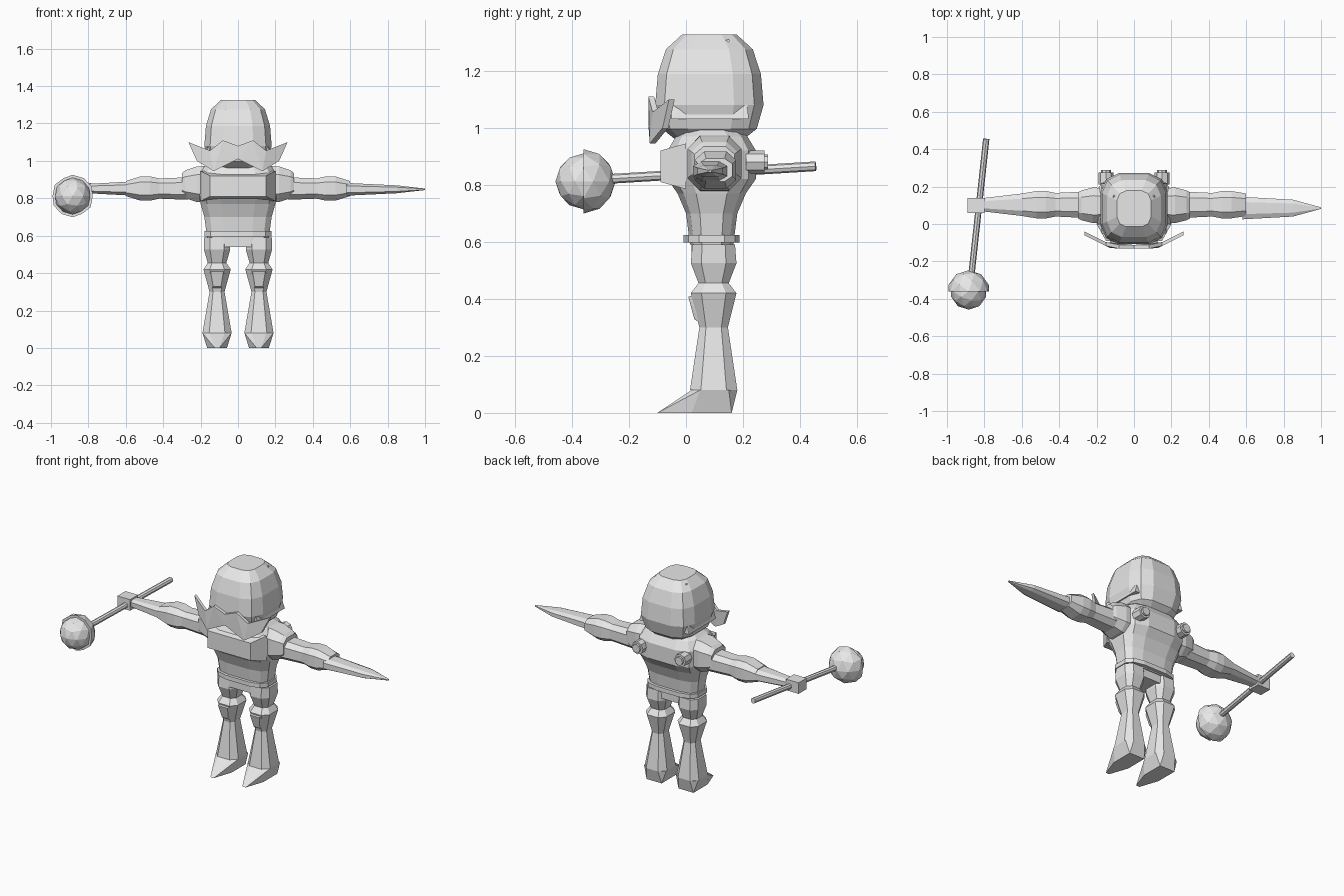
import bpy, bmesh, math
from mathutils import Vector

cube = bpy.data.objects.get("Cube")
if cube:
    bpy.data.objects.remove(cube)

grey = bpy.data.materials.new("plain_grey")
grey.use_nodes = True
grey.diffuse_color = (0.8, 0.8, 0.8, 1)
shader = grey.node_tree.nodes["Principled BSDF"]
shader.inputs["Base Color"].default_value = grey.diffuse_color


def finish(name, bm, mirror=False):
    bmesh.ops.recalc_face_normals(bm, faces=bm.faces)
    mesh = bpy.data.meshes.new(name)
    bm.to_mesh(mesh)
    bm.free()
    mesh.materials.append(grey)
    part = bpy.data.objects.new(name, mesh)
    bpy.context.scene.collection.objects.link(part)
    if mirror:
        part.modifiers.new("mirror", "MIRROR")


def rounded_outline(sides, power):
    """Unit rounded box: flat sides with chamfered corners."""
    peak = math.cos(math.pi / sides) ** power
    for i in range(sides):
        angle = math.tau * (i + 0.5) / sides
        yield [math.copysign(abs(w) ** power / peak, w)
               for w in (math.cos(angle), math.sin(angle))]


def loft(name, axis, centre, rings, sides=8, power=0.7, mirror=False):
    """Skin rings (position, half width, half depth) strung along an axis."""
    bm = bmesh.new()
    loops = []
    for position, width, depth in rings:
        loop = []
        for u, v in rounded_outline(sides, power):
            point = [centre[0] + u * width, centre[1] + v * depth]
            point.insert("xyz".index(axis), position)
            loop.append(bm.verts.new(point))
        loops.append(loop)
    for low, high in zip(loops, loops[1:]):
        for i in range(sides):
            bm.faces.new((low[i - 1], low[i], high[i], high[i - 1]))
    bm.faces.new(loops[0])
    bm.faces.new(loops[-1])
    finish(name, bm, mirror)


def hull(name, points, mirror=False):
    """Convex solid around a few corner points."""
    bm = bmesh.new()
    for point in points:
        bm.verts.new(point)
    bmesh.ops.convex_hull(bm, input=bm.verts)
    bmesh.ops.dissolve_limit(bm, angle_limit=0.02, verts=bm.verts, edges=bm.edges)
    finish(name, bm, mirror)


def rod(name, start, end, radius, mirror=False):
    start, end = Vector(start), Vector(end)
    bm = bmesh.new()
    bmesh.ops.create_cone(bm, cap_ends=True, segments=8, radius1=radius,
                          radius2=radius, depth=(end - start).length)
    turn = (end - start).to_track_quat("Z", "Y").to_matrix()
    bmesh.ops.rotate(bm, verts=bm.verts, matrix=turn)
    bmesh.ops.translate(bm, verts=bm.verts, vec=(start + end) / 2)
    finish(name, bm, mirror)


def half_ball(name, centre, radius, facing):
    """Faceted ball cut across y, keeping the half on the facing side."""
    bm = bmesh.new()
    bmesh.ops.create_icosphere(bm, subdivisions=2, radius=radius)
    cut = bmesh.ops.bisect_plane(bm, geom=bm.verts[:] + bm.edges[:] + bm.faces[:],
                                 plane_co=(0, 0, 0), plane_no=(0, facing, 0),
                                 clear_inner=True)
    rim = [item for item in cut["geom_cut"] if isinstance(item, bmesh.types.BMEdge)]
    bmesh.ops.edgeloop_fill(bm, edges=rim)
    bmesh.ops.translate(bm, verts=bm.verts, vec=centre)
    finish(name, bm)


# Head: a boxy dome, taller above its widest ring than below
def head_ring(degrees):
    angle = math.radians(degrees)
    height = 0.255 if degrees > 0 else 0.13
    scale = math.sqrt(math.cos(angle))
    return 1.08 + height * math.sin(angle), 0.18 * scale, 0.19 * scale

loft("head", "z", (0, 0.082), map(head_ring, (-65, -40, 0, 25, 50, 75)),
     sides=12, power=0.6)

# Hood panel on each side of the head, leaning in at the top
hood_outline = ((-0.05, 1.26), (0.15, 1.31), (0.2, 1.25), (0.22, 1.03), (-0.05, 1.03))
hull("hood_panel", [((0.11 if z > 1.2 else 0.175) - inset, y, z)
                    for y, z in hood_outline for inset in (0, 0.04)], mirror=True)


# Pointed moustache swept back toward its tips
def wing(name, outline):
    hull(name, [(x, back - 0.132 + max(0, x - 0.12) / 2, z)
                for x, z in outline for back in (0, 0.02)], mirror=True)

dip, droop = (0.15, 1.055), (0.13, 0.945)
wing("moustache_inner", [(0, 1.08), (0.08, 1.11), dip, droop, (0, 1.01)])
wing("moustache_outer", [dip, (0.265, 1.1), (0.22, 1), droop])

# Torso, chest plate, belt and pelvis
spine = (0, 0.09)
loft("torso", "z", spine, [
    (0.59, 0.165, 0.076), (0.7, 0.18, 0.09), (0.77, 0.2, 0.12), (0.82, 0.21, 0.155),
    (0.92, 0.21, 0.155), (0.97, 0.18, 0.125), (1, 0.14, 0.085)], sides=12, power=0.6)
loft("chest_plate", "y", (0, 0.865), [(0, 0.2, 0.08), (-0.09, 0.15, 0.055)], sides=4)
loft("belt", "z", spine, [(z, 0.178, 0.098) for z in (0.597, 0.624)], sides=12, power=0.6)
loft("pelvis", "z", spine, [(z, 0.16, 0.07) for z in (0.54, 0.6)], sides=12, power=0.6)

# Legs: boot shaft pinched at shin and knee, then the thigh
leg_x = 0.112
loft("leg", "z", (leg_x, 0.097), [
    (0.08, 0.078, 0.083), (0.3, 0.04, 0.05), (0.42, 0.073, 0.08),
    (0.455, 0.05, 0.053), (0.525, 0.07, 0.08), (0.59, 0.07, 0.075)], mirror=True)

# Pointed foot: ankle corners above, sole corners and a narrow toe below
foot_corners = [(0.078, 0.05, 0.08), (0.078, 0.15, 0.08), (0.04, 0.02, 0.08),
                (0.04, 0.18, 0.08), (0.053, 0.02, 0), (0.053, 0.16, 0), (0.012, -0.1, 0)]
hull("foot", [(leg_x + side * x, y, z)
              for x, y, z in foot_corners for side in (-1, 1)], mirror=True)

# Knee pad: a trapezoid whose front face is smaller and leans forward at the top
knee = 0.37
pad = []
for side in (-1, 1):
    for width, rise in ((0.045, 0.05), (0.028, -0.055)):
        pad.append((leg_x + side * width, 0.05, knee + rise))
        pad.append((leg_x + side * width * 0.75, 0.018 - rise / 5, knee + rise * 0.75))
hull("knee_pad", pad, mirror=True)

# Arms: shoulder, then a sleeve with an elbow band
loft("shoulder", "x", (0.1, 0.875), [
    (0.13, 0.09, 0.1), (0.22, 0.095, 0.095), (0.28, 0.08, 0.075),
    (0.3, 0.07, 0.06)], mirror=True)
arm = (0.103, 0.852)
loft("sleeve", "x", arm, [
    (0.27, 0.07, 0.06), (0.42, 0.063, 0.054), (0.47, 0.073, 0.065),
    (0.52, 0.073, 0.065), (0.6, 0.06, 0.04)], mirror=True)

# Left hand tapers to a point, right hand grips the mallet
loft("left_hand", "x", (0.085, 0.848), [
    (0.58, 0.06, 0.034), (0.85, 0.045, 0.021), (1, 0.004, 0.004)])
loft("right_hand", "x", arm, [(-0.6, 0.06, 0.036), (-0.82, 0.034, 0.024)])
loft("right_grip", "x", (0.1, 0.85), [(x, 0.04, 0.035) for x in (-0.89, -0.8)], sides=4)

# Mallet: thin handle and a ball whose rear half is wider
rod("mallet_handle", (-0.87, -0.28, 0.82), (-0.79, 0.455, 0.865), 0.017)
ball = (-0.884, -0.36, 0.812)
half_ball("mallet_front", ball, 0.098, -1)
half_ball("mallet_back", ball, 0.113, 1)

# Round studs on the back of the shoulders
stud = Vector((0.15, 0.21, 0.88))
rod("stud", stud, stud + Vector((0, 0.065, 0)), 0.04, mirror=True)
rod("stud_cap", stud, stud + Vector((0, 0.078, 0)), 0.027, mirror=True)
